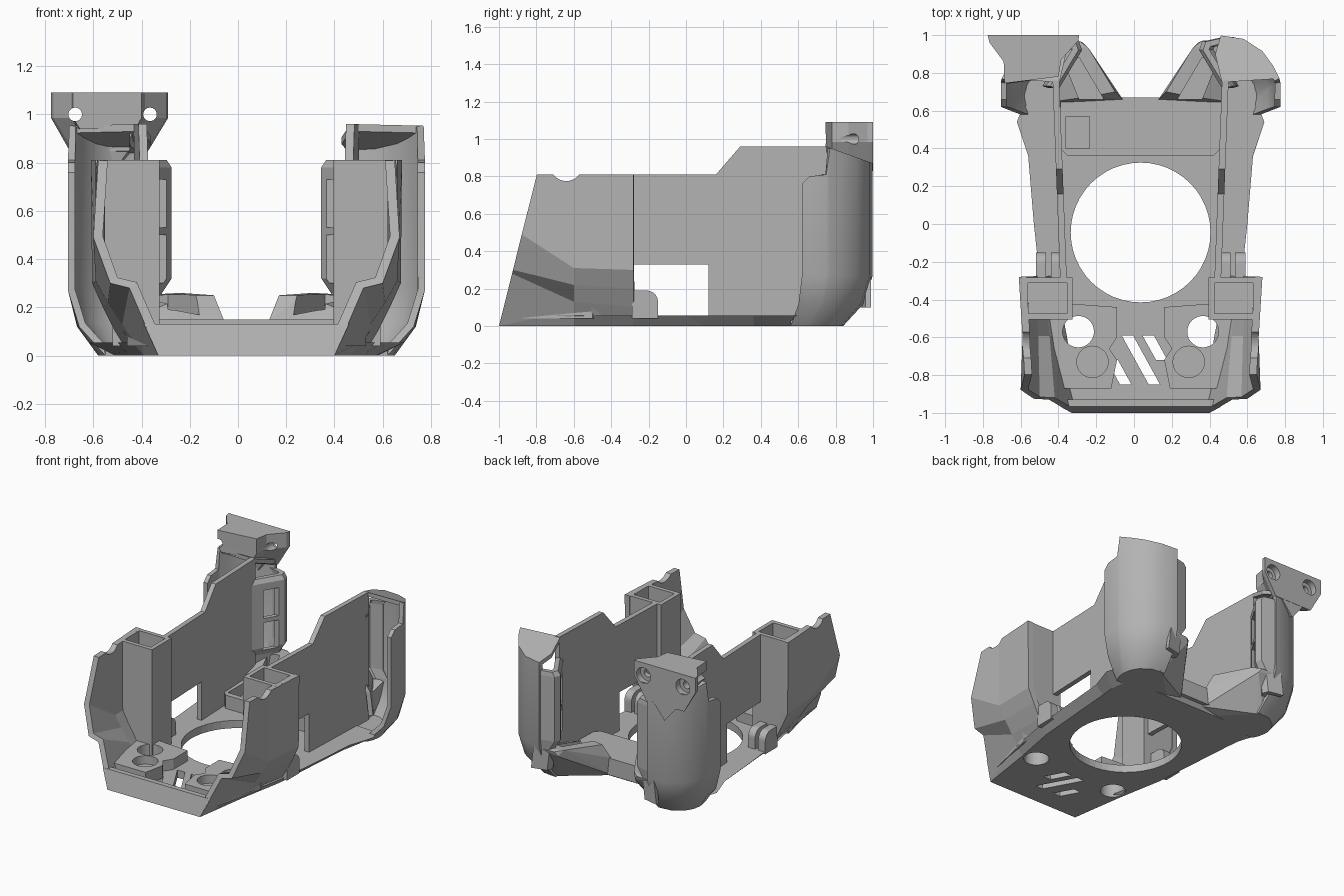
import bpy, bmesh, math
from mathutils import Matrix, Vector

cube = bpy.data.objects.get("Cube")
if cube:
    bpy.data.objects.remove(cube)

C = 0.035  # symmetry plane of the body
grey = bpy.data.materials.new("plain_grey")
grey.use_nodes = True
grey.diffuse_color = (0.45, 0.45, 0.45, 1)
grey.node_tree.nodes["Principled BSDF"].inputs["Base Color"].default_value = (0.45, 0.45, 0.45, 1)


def to_object(name, bm, recalc=True):
    if recalc:
        bmesh.ops.recalc_face_normals(bm, faces=bm.faces)
    bmesh.ops.translate(bm, vec=(-C, 0, 0), verts=bm.verts)
    me = bpy.data.meshes.new(name)
    bm.to_mesh(me)
    bm.free()
    me.materials.append(grey)
    ob = bpy.data.objects.new(name, me)
    ob.location.x = C
    bpy.context.collection.objects.link(ob)
    return ob


def loft(name, rings):
    """Closed solid through rings of equal point count."""
    bm = bmesh.new()
    vs = [[bm.verts.new(p) for p in r] for r in rings]
    n = len(rings[0])
    for a, b in zip(vs, vs[1:]):
        for i in range(n):
            bm.faces.new((a[i], a[(i + 1) % n], b[(i + 1) % n], b[i]))
    bm.faces.new(vs[0])
    bm.faces.new(vs[-1])
    return to_object(name, bm)


def prism(name, plan, z0, z1):
    return loft(name, [[(x, y, z) for x, y in plan] for z in (z0, z1)])


def box(name, x0, x1, y0, y1, z0, z1):
    return prism(name, [(x0, y0), (x1, y0), (x1, y1), (x0, y1)], z0, z1)


def hull(name, pts):
    bm = bmesh.new()
    for p in pts:
        bm.verts.new(p)
    res = bmesh.ops.convex_hull(bm, input=bm.verts)
    bmesh.ops.delete(bm, geom=list({v for v in res["geom_interior"] if isinstance(v, bmesh.types.BMVert)}), context="VERTS")
    return to_object(name, bm)


def shell(name, columns, thick):
    """Open sheet through columns of points, thickened inward."""
    bm = bmesh.new()
    vs = [[bm.verts.new(p) for p in c] for c in columns]
    for a, b in zip(vs, vs[1:]):
        for j in range(len(a) - 1):
            bm.faces.new((a[j], b[j], b[j + 1], a[j + 1]))
    ob = to_object(name, bm, False)
    mod = ob.modifiers.new("thick", "SOLIDIFY")
    mod.thickness, mod.offset, mod.use_even_offset = thick, -1, False
    return ob


def cyl(name, centre, r, depth, axis="Z"):
    bm = bmesh.new()
    rot = {"Z": Matrix(), "X": Matrix.Rotation(math.pi / 2, 4, "Y"), "Y": Matrix.Rotation(math.pi / 2, 4, "X")}[axis]
    bmesh.ops.create_cone(bm, cap_ends=True, segments=48, radius1=r, radius2=r, depth=depth,
                          matrix=Matrix.Translation(Vector(centre)) @ rot)
    return to_object(name, bm)


def finish(ob, cutters=(), mirror=True, smooth=False):
    """Cut, mirror, and bake the modifiers into the mesh."""
    for c in cutters:
        m = ob.modifiers.new("cut", "BOOLEAN")
        m.operation, m.solver, m.object = "DIFFERENCE", "EXACT", c
    if mirror:
        ob.modifiers.new("mirror", "MIRROR").use_mirror_merge = False
    bpy.context.view_layer.update()
    me = bpy.data.meshes.new_from_object(ob.evaluated_get(bpy.context.evaluated_depsgraph_get()))
    ob.modifiers.clear()
    ob.data = me
    for c in cutters:
        bpy.data.objects.remove(c)
    if smooth:
        bpy.ops.object.select_all(action="DESELECT")
        ob.select_set(True)
        bpy.context.view_layer.objects.active = ob
        bpy.ops.object.shade_smooth_by_angle(angle=math.radians(28))


def both(half):
    return half + [(2 * C - x, y) for x, y in reversed(half)]


# Floor plate with undercut edges, round opening, drilled holes and slanted vents
low = both([(0.40, -1), (0.46, -0.6), (0.52, -0.28), (0.55, 0.1), (0.57, 0.36), (0.58, 0.46), (0.56, 0.62), (0.2, 0.62)])
high = both([(0.42, -0.985), (0.51, -0.6), (0.57, -0.28), (0.60, 0.0), (0.63, 0.36), (0.69, 0.54), (0.66, 0.62), (0.14, 0.66)])
floor = loft("floor_plate", [[(x, y, 0) for x, y in low], [(x, y, 0.055) for x, y in high]])
cuts = [cyl("cut", (C, -0.045, 0), 0.37, 1)]
cuts += [cyl("cut", (C + s * 0.33, -0.57, 0), 0.083, 1) for s in (-1, 1)]
for x, top, bottom in ((-0.07, -0.72, -0.85), (0.01, -0.59, -0.85), (0.12, -0.59, -0.72)):
    run = (top - bottom) * 0.55
    cuts.append(prism("cut", [(x - 0.075, top), (x - 0.015, top), (x - 0.015 + run, bottom), (x - 0.075 + run, bottom)], -1, 1))
finish(floor, cuts, mirror=False)

# Front lip following the sloped nose
finish(loft("front_lip", [[(2 * C - .40, -1, 0), (.40, -1, 0), (.40, -.93, 0), (2 * C - .40, -.93, 0)],
                          [(2 * C - .46, -.967, .13), (.46, -.967, .13), (.45, -.93, .13), (2 * C - .45, -.93, .13)]]), mirror=False)

# Raised front platforms with a through hole and a shallow round pocket
plat = prism("front_platform", [(0.19, -0.87), (0.45, -0.87), (0.53, -0.5), (0.43, -0.42), (0.16, -0.44),
                                (0.16, -0.6), (0.2, -0.66), (0.16, -0.72)], 0.04, 0.13)
finish(plat, [cyl("cut", (0.365, -0.57, 0), 0.083, 1), cyl("cut", (0.29, -0.73, 0.57), 0.083, 1)])

# Rear cross bar with a small rectangular socket
bar = prism("rear_bar", both([(0.42, 0.36), (0.46, 0.40), (0.46, 0.67), (0.13, 0.67)]), 0.03, 0.15)
finish(bar, [box("cut", -0.36, -0.235, 0.40, 0.57, 0.07, 1)], mirror=False)

# Slab side walls with a stepped top and a lower window
profile = [(-0.3, 0.33), (-0.3, 0.81), (0.16, 0.81), (0.29, 0.96), (0.76, 0.96), (0.76, 0.04), (0.12, 0.04), (0.12, 0.33)]
finish(loft("side_wall", [[(0.437 + t + 0.038 * y, y, z) for y, z in profile] for t in (0, 0.035)]))

# Front flared side skins with a scooped top edge
nose = [(0.40, -1, 0), (0.52, -0.93, 0.28), (0.60, -0.925, 0.30), (0.67, -0.878, 0.49), (0.65, -0.797, 0.81)]
mid = [(0.46, -0.6, 0), (0.55, -0.6, 0.13), (0.61, -0.6, 0.22), (0.66, -0.6, 0.31), (0.66, -0.6, 0.81)]
back = [(0.52, -0.28, 0), (0.58, -0.28, 0.1), (0.63, -0.28, 0.2), (0.675, -0.28, 0.3), (0.68, -0.28, 0.81)]
finish(shell("front_side_skin", [nose, mid, back], 0.04), [cyl("cut", (0.66, -0.64, 0.86), 0.085, 0.3, "X")])

# Hollow upright columns behind the skins
sect = [(0.395, 0.05), (0.52, 0.05), (0.645, 0.3), (0.66, 0.81), (0.395, 0.81)]
col = loft("front_column", [[(x, y, z) for x, z in sect] for y in (-0.505, -0.283)])
finish(col, [box("cut", 0.425, 0.63, -0.475, -0.313, 0.35, 1)])

# Rounded hinge tabs beside the window
arc = [(-0.21 + 0.06 * math.sin(a), 0.13 + 0.06 * math.cos(a)) for a in [math.pi / 12 * i for i in range(7)]]
tab = [(-0.29, 0.04), (-0.29, 0.19)] + arc + [(-0.15, 0.04)]
for name, x in (("inner_hinge_tab", 0.455), ("outer_hinge_tab", 0.535)):
    finish(loft(name, [[(x + t, y, z) for y, z in tab] for t in (0, 0.055)]))

# Curved rear corner towers with tucked-in bottoms
rim = [(0.775, 0.62, 0.76), (0.775, 0.66, 0.80), (0.775, 0.75, 0.81), (0.77, 0.77, 0.95), (0.735, 0.84, 0.927),
       (0.68, 0.915, 0.9), (0.58, 0.98, 0.877), (0.46, 0.998, 0.87)]
foot = [(0.62, 0.56), (0.64, 0.6), (0.65, 0.65), (0.65, 0.68), (0.64, 0.73), (0.61, 0.78), (0.54, 0.83), (0.44, 0.84)]
tower = [[(fx, fy, 0), (fx * .3 + x * .7, fy * .3 + y * .7, 0.12), (x, y, 0.27), (x, y, z)]
         for (x, y, z), (fx, fy) in zip(rim, foot)]
finish(shell("rear_tower_shell", tower, 0.03), smooth=True)
finish(prism("rear_tower_floor", foot + [(0.44, 0.56)], 0.0, 0.05))
top = [(x, y, 0.96 - 0.36 * max(0, y - 0.75)) for x, y, z in rim[3:]] + [(0.43, 0.9, 0.906), (0.465, 0.75, 0.96)]
finish(loft("rear_tower_roof", [[(x, y, z - t) for x, y, z in top] for t in (0, 0.03)]))

# Slotted inner panels joining walls to towers
plan = [(0.465, 0.72), (0.345, 0.92), (0.36, 0.965), (0.47, 0.99), (0.47, 0.96), (0.385, 0.94), (0.378, 0.925), (0.495, 0.73)]
panel = loft("slotted_panel", [[(x + k, y, z) for x, y in plan] for k, z in ((0.06, 0.1), (0.04, 0.26), (0, 0.32), (0, 0.78), (0.02, 0.81))])
finish(panel, [box("cut", 0.3, 0.6, 0.79, 0.885, z, z + 0.2) for z in (0.3, 0.53)])

# Angular rear pods with a diagonal recess
pod = hull("rear_pod", [(0.13, 0.64, 0.02), (0.13, 0.66, 0.15), (0.25, 0.63, 0), (0.50, 0.60, 0), (0.48, 0.84, 0), (0.44, 0.82, 0.0),
                        (0.34, 0.96, 0.22), (0.36, 0.97, 0.25), (0.48, 0.98, 0.25), (0.17, 0.70, 0.25), (0.27, 0.68, 0.25),
                        (0.48, 0.65, 0.17), (0.31, 0.93, 0.26)])
finish(pod, [prism("cut", [(0.23, 0.66), (0.36, 0.88), (0.44, 0.86), (0.36, 0.66)], 0.16, 1)])

# Flared head on one tower, with two countersunk holes
outline = [(-0.775, 1), (-0.29, 1), (-0.295, 0.97), (-0.385, 0.87), (-0.40, 0.78), (-0.685, 0.745), (-0.69, 0.86), (-0.765, 0.96)]
head = loft("tower_head", [[(-0.54 + (x + 0.54) * k, y, z - 0.36 * d * (y - 0.75)) for x, y in outline]
                           for k, z, d in ((1, 1.09, 0), (1, 0.985, 0), (0.62, 0.90, 0.8))])
cuts = [box("cut", -0.66, -0.45, 0.7, 0.93, 0.6, 0.94)]
for x in (-0.365, -0.675):
    cuts += [cyl("cut", (x, 0.9, 1.0), 0.028, 0.5, "Y"), cyl("cut", (x, 1.0, 1.0), 0.055, 0.09, "Y")]
finish(head, cuts, mirror=False)
# Wedge under the head
finish(hull("head_wedge", [(-0.72, 0.997, 0.95), (-0.34, 0.997, 0.95), (-0.53, 0.997, 0.72), (-0.68, 0.9, 0.93),
                           (-0.4, 0.93, 0.93), (-0.53, 0.95, 0.74)]), mirror=False)
